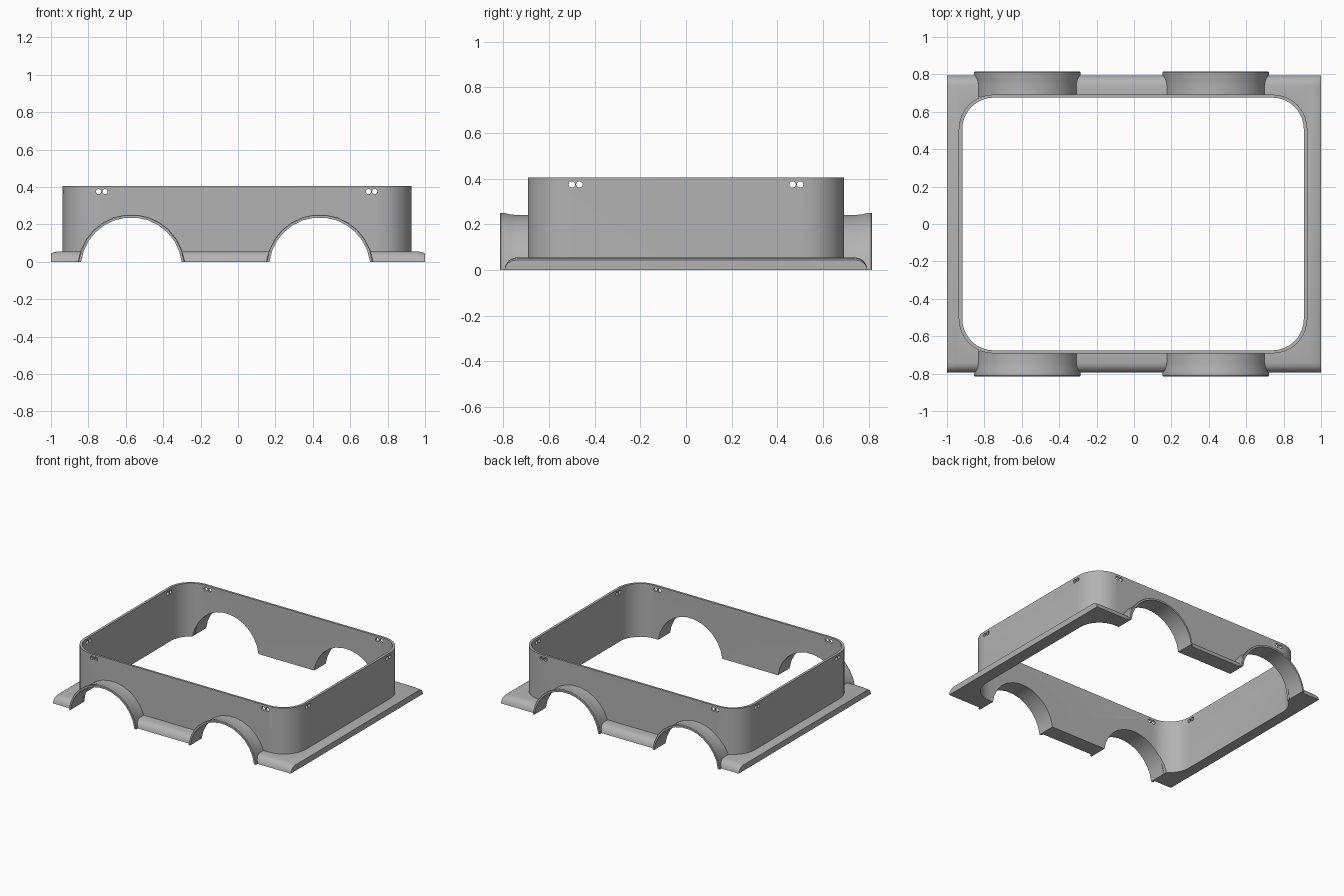
import bpy
import bmesh
import math

cube = bpy.data.objects.get("Cube")
if cube:
    bpy.data.objects.remove(cube, do_unlink=True)

grey = bpy.data.materials.new("plain_grey")
grey.use_nodes = True
grey.diffuse_color = (0.45, 0.45, 0.45, 1)
grey.node_tree.nodes["Principled BSDF"].inputs["Base Color"].default_value = (0.45, 0.45, 0.45, 1)

WHEELS_X = (-0.57, 0.437)
DROP = 0.034          # wheel centre lies this far below the ground plane
ARCH_R = 0.271
ARCH_STEPS = 13
MID_X = -0.005        # centre of the wall frame
AXES = {"z": lambda a, b, h: (a, b, h),
        "y": lambda a, b, h: (a, h, b),
        "x": lambda a, b, h: (h, a, b)}


def loft(bm, rings, closed=False):
    """Skin a list of point rings; cap the ends unless the loop is closed."""
    rows = [[bm.verts.new(p) for p in ring] for ring in rings]
    n = len(rows[0])
    for i in range(len(rows) - 1):
        for j in range(n):
            k = (j + 1) % n
            bm.faces.new((rows[i][j], rows[i][k], rows[i + 1][k], rows[i + 1][j]))
    bm.faces.new(rows[0])
    bm.faces.new(rows[-1])


def prism(bm, points, low, high, axis):
    place = AXES[axis]
    loft(bm, [[place(a, b, h) for a, b in points] for h in (low, high)])


def make_object(name, bm):
    bmesh.ops.recalc_face_normals(bm, faces=bm.faces)
    mesh = bpy.data.meshes.new(name)
    bm.to_mesh(mesh)
    bm.free()
    mesh.materials.append(grey)
    obj = bpy.data.objects.new(name, mesh)
    bpy.context.collection.objects.link(obj)
    return obj


def cut(target, bm):
    """Subtract a temporary solid from the target and bake the result."""
    cutter = make_object("cutter", bm)
    cutter.hide_render = True
    mod = target.modifiers.new("cut", "BOOLEAN")
    mod.operation = "DIFFERENCE"
    mod.solver = "EXACT"
    mod.object = cutter
    graph = bpy.context.evaluated_depsgraph_get()
    baked = bpy.data.meshes.new_from_object(target.evaluated_get(graph))
    target.modifiers.clear()
    target.data = baked
    bpy.data.objects.remove(cutter, do_unlink=True)


def smooth(obj):
    obj.data.shade_smooth()
    obj.data.set_sharp_from_angle(angle=math.radians(30))


def rounded_rect(half_x, half_y, radius, steps=8):
    points = []
    for q, (sx, sy) in enumerate(((1, 1), (-1, 1), (-1, -1), (1, -1))):
        for i in range(steps + 1):
            a = (q + i / steps) * math.pi / 2
            points.append((MID_X + sx * (half_x - radius) + radius * math.cos(a),
                           sy * (half_y - radius) + radius * math.sin(a)))
    return points


def arch(cx, radius):
    """Arc of a wheel circle that lies above the ground."""
    start = math.asin(DROP / radius)
    sweep = math.pi - 2 * start
    return [(cx + radius * math.cos(start + sweep * i / ARCH_STEPS),
             radius * math.sin(start + sweep * i / ARCH_STEPS) - DROP)
            for i in range(ARCH_STEPS + 1)]


def opening(half_x, half_y, radius):
    bm = bmesh.new()
    prism(bm, rounded_rect(half_x, half_y, radius), -0.1, 0.6, "z")
    return bm


def wheel_cutters(radius):
    bm = bmesh.new()
    for cx in WHEELS_X:
        points = arch(cx, radius)
        points += [(points[-1][0], -0.1), (points[0][0], -0.1)]
        prism(bm, points, -1, 1, "y")
    return bm


def hole_cutters(centres, axis):
    bm = bmesh.new()
    for c in centres:
        ring = [(c + 0.014 * math.cos(i * math.pi / 8),
                 0.375 + 0.014 * math.sin(i * math.pi / 8)) for i in range(16)]
        prism(bm, ring, -1.1, 1.1, axis)
    return bm


# Tall rounded wall frame with wheel openings and paired holes
bm = bmesh.new()
prism(bm, rounded_rect(0.932, 0.692, 0.185), 0, 0.405, "z")
wall = make_object("wall_frame", bm)
cut(wall, opening(0.913, 0.676, 0.169))
cut(wall, wheel_cutters(ARCH_R))
cut(wall, hole_cutters((-0.745, -0.711, 0.697, 0.731), "y"))
cut(wall, hole_cutters((-0.5, -0.467, 0.467, 0.5), "x"))
smooth(wall)

# Low skirt around the wall: rounded front and back edges, thinner at the ends
half = [(0.795, 0), (0.79, 0.022), (0.778, 0.04), (0.762, 0.051), (0.74, 0.056)]
profile = half + [(-y, z) for y, z in reversed(half)]
bm = bmesh.new()
loft(bm, [[(x, y, z * k) for y, z in profile]
          for x, k in ((-1, 0.8), (-0.985, 0.93), (-0.95, 1),
                       (0.95, 1), (0.985, 0.93), (1, 0.8))])
skirt = make_object("skirt", bm)
cut(skirt, opening(0.922, 0.684, 0.177))
cut(skirt, wheel_cutters(ARCH_R + 0.003))
smooth(skirt)

# Four flared fenders around the wheel openings
section = [(ARCH_R, 0.68), (ARCH_R, 0.815), (0.284, 0.815), (0.287, 0.81),
           (0.286, 0.795), (0.28, 0.77), (0.277, 0.74), (0.277, 0.68)]
for end, cx in zip(("right", "left"), WHEELS_X):
    for face, sign in (("front", -1), ("back", 1)):
        arcs = [[(x, sign * y, z) for x, z in arch(cx, r)] for r, y in section]
        bm = bmesh.new()
        loft(bm, list(zip(*arcs)))
        smooth(make_object(f"{face}_{end}_fender", bm))
